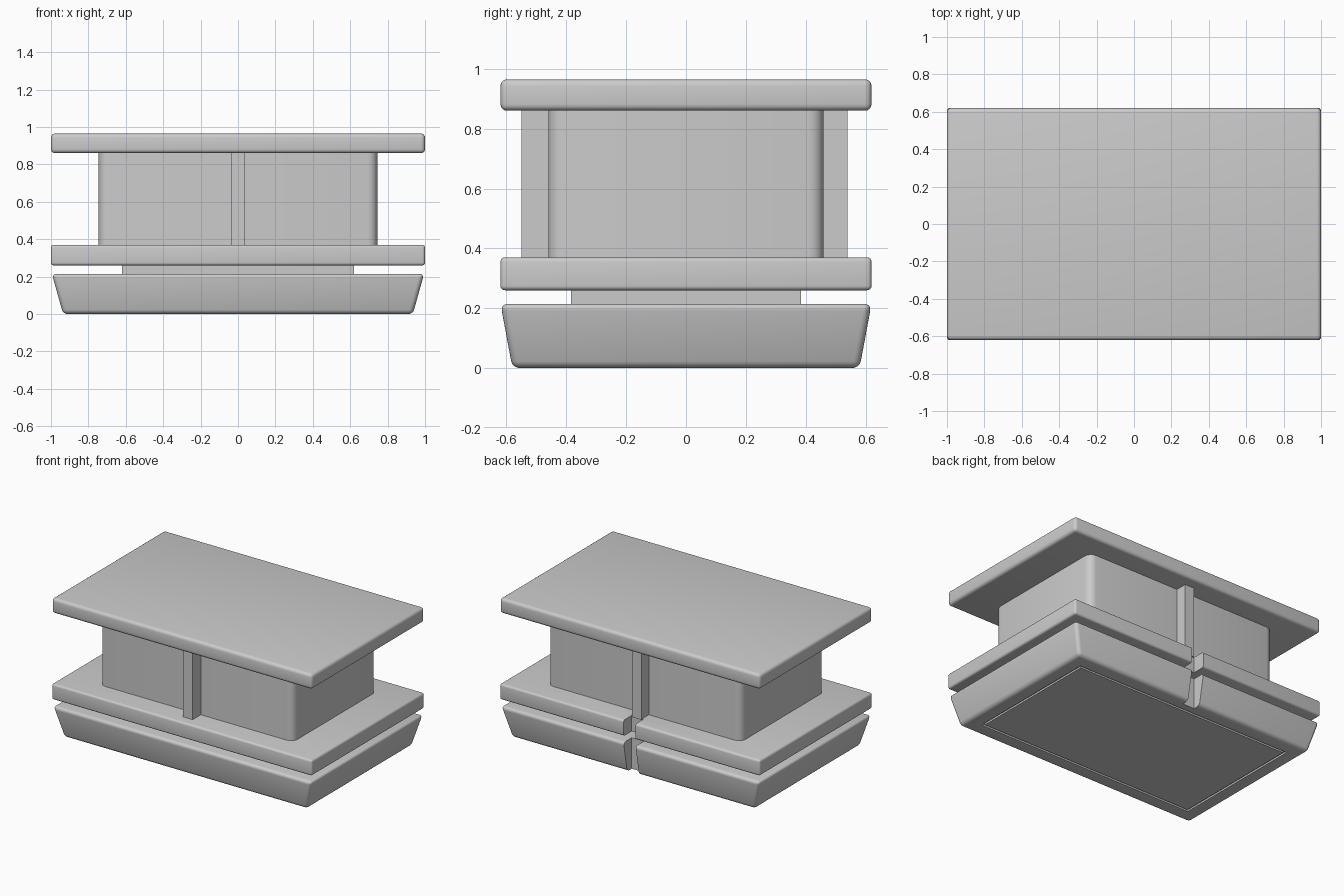
import bpy, bmesh

if "Cube" in bpy.data.objects:
    bpy.data.objects.remove(bpy.data.objects["Cube"])


def block(name, hx, hy, z0, z1, base=None, y=0.0):
    """Box or frustum: hx, hy are half sizes at the top, base = half sizes at the bottom."""
    bx, by = base or (hx, hy)
    bm = bmesh.new()
    bmesh.ops.create_cube(bm, size=2)
    for v in bm.verts:
        top = v.co.z > 0
        v.co.x *= hx if top else bx
        v.co.y = v.co.y * (hy if top else by) + y
        v.co.z = z1 if top else z0
    mesh = bpy.data.meshes.new(name)
    bm.to_mesh(mesh)
    bm.free()
    ob = bpy.data.objects.new(name, mesh)
    bpy.context.collection.objects.link(ob)
    return ob


def apply(ob, mod):
    bpy.ops.object.select_all(action='DESELECT')
    bpy.context.view_layer.objects.active = ob
    ob.select_set(True)
    bpy.ops.object.modifier_apply(modifier=mod.name)


def round_edges(ob, width, test=None):
    if test:
        bm = bmesh.new()
        bm.from_mesh(ob.data)
        edges = [e for e in bm.edges if test(e)]
        bmesh.ops.bevel(bm, geom=edges, offset=width, segments=4, profile=0.5, affect='EDGES')
        bm.to_mesh(ob.data)
        bm.free()
    else:
        mod = ob.modifiers.new("round", 'BEVEL')
        mod.width, mod.segments = width, 4
        apply(ob, mod)


def cut(ob, cutter):
    mod = ob.modifiers.new("cut", 'BOOLEAN')
    mod.operation, mod.solver, mod.object = 'DIFFERENCE', 'EXACT', cutter
    apply(ob, mod)


def smooth(ob):
    bpy.ops.object.select_all(action='DESELECT')
    bpy.context.view_layer.objects.active = ob
    ob.select_set(True)
    bpy.ops.object.shade_smooth_by_angle(angle=0.6)


# Top and middle plates
top_plate = block("top_plate", 1.0, 0.62, 0.86, 0.965)
round_edges(top_plate, 0.022)
middle_plate = block("middle_plate", 1.0, 0.62, 0.26, 0.37)
round_edges(middle_plate, 0.015)

# Body with rounded upright corners
body = block("body", 0.745, 0.46, 0.365, 0.865)
round_edges(body, 0.05, lambda e: abs(e.verts[0].co.z - e.verts[1].co.z) > 0.1)

# Upright ribs at front and back
block("front_rib", 0.036, 0.06, 0.365, 0.865, y=-0.49)
block("back_rib", 0.036, 0.06, 0.365, 0.865, y=0.48)

# Neck between the middle plate and the tray
block("neck", 0.62, 0.385, 0.205, 0.265)

# Tapered bottom tray
tray = block("bottom_tray", 0.995, 0.62, 0.0, 0.215, base=(0.935, 0.58))
round_edges(tray, 0.024)

# Notch in the middle of the back edge
notch = block("notch_cutter", 0.046, 0.1, -0.1, 0.5, y=0.63)
cut(middle_plate, notch)
cut(tray, notch)

# Thin groove round the underside panel
groove = block("groove_cutter", 0.84, 0.48, -0.05, 0.012)
core = block("core_cutter", 0.825, 0.465, -0.1, 0.1)
cut(groove, core)
cut(tray, groove)

for helper in (notch, groove, core):
    bpy.data.objects.remove(helper, do_unlink=True)
for part in (top_plate, middle_plate, body, tray):
    smooth(part)
